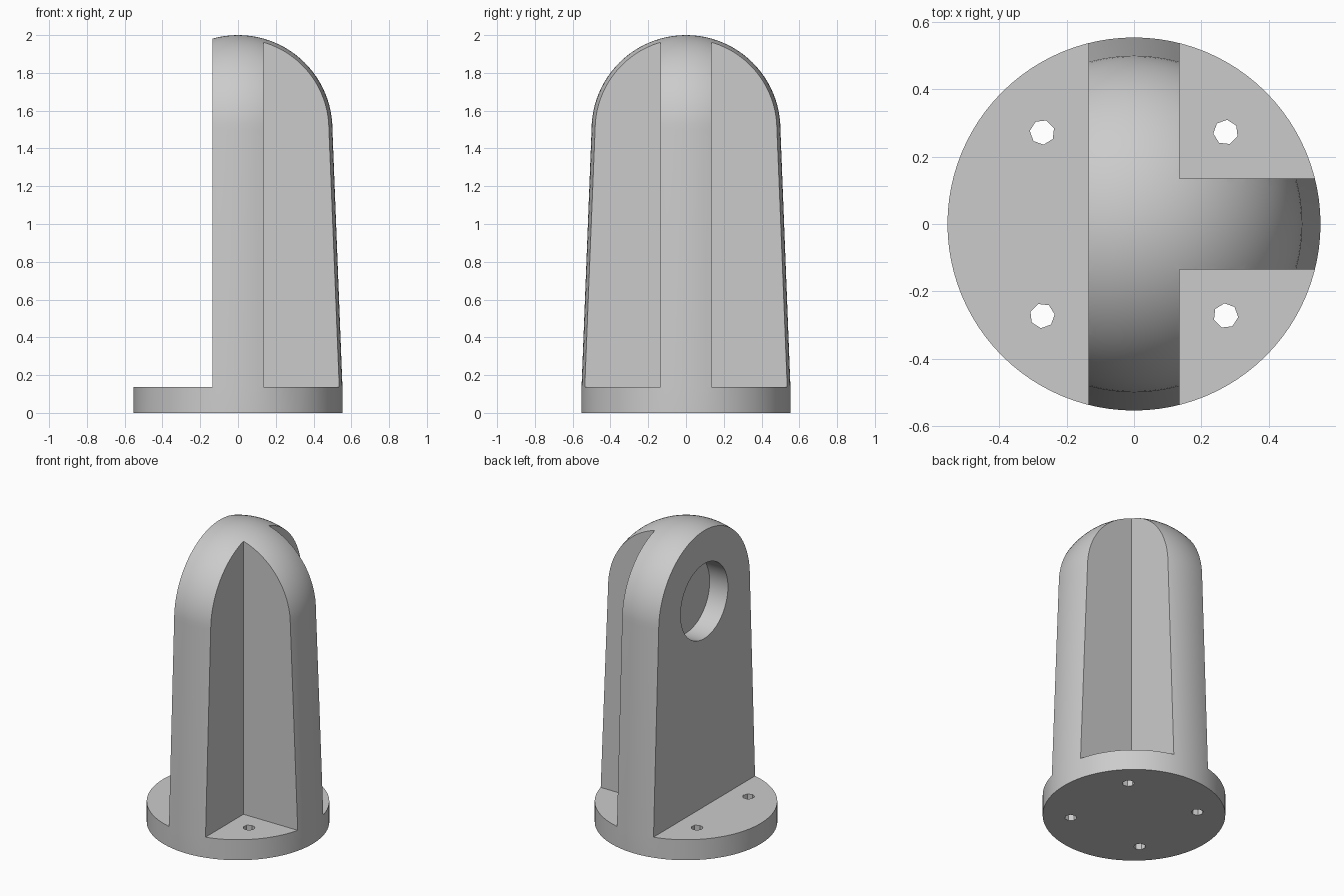
import bpy, bmesh, math
from mathutils import Matrix, Vector

if "Cube" in bpy.data.objects:
    bpy.data.objects.remove(bpy.data.objects["Cube"])

BASE_R, BASE_H = 0.553, 0.137      # round foot
DOME_R, DOME_Z = 0.5, 1.5          # rounded top
HALF = 0.135                       # half thickness of the ribs
SEGMENTS = 96

grey = bpy.data.materials.new("plain grey")
grey.use_nodes = True
colour = (0.6, 0.6, 0.6, 1)
grey.diffuse_color = colour
grey.node_tree.nodes["Principled BSDF"].inputs["Base Color"].default_value = colour


def make_object(name, bm):
    bmesh.ops.recalc_face_normals(bm, faces=bm.faces)
    mesh = bpy.data.meshes.new(name)
    bm.to_mesh(mesh)
    bm.free()
    mesh.materials.append(grey)
    obj = bpy.data.objects.new(name, mesh)
    bpy.context.collection.objects.link(obj)
    return obj


def block(name, low, high):
    bm = bmesh.new()
    low, high = Vector(low), Vector(high)
    size = Matrix.Diagonal((*(high - low), 1))
    bmesh.ops.create_cube(bm, size=1, matrix=Matrix.Translation((low + high) / 2) @ size)
    return make_object(name, bm)


def drill(name, centre, radius, depth, sides, turn=Matrix()):
    bm = bmesh.new()
    bmesh.ops.create_cone(bm, cap_ends=True, segments=sides, radius1=radius, radius2=radius,
                          depth=depth, matrix=Matrix.Translation(centre) @ turn)
    return make_object(name, bm)


def cut(target, cutter):
    mod = target.modifiers.new(cutter.name, 'BOOLEAN')
    mod.operation, mod.solver, mod.object = 'DIFFERENCE', 'EXACT', cutter
    bpy.context.view_layer.objects.active = target
    bpy.ops.object.modifier_apply(modifier=mod.name)
    bpy.data.objects.remove(cutter)


# Turned body: straight foot, tapered shaft, domed top
profile = [(0, 0), (BASE_R, 0), (BASE_R, BASE_H)]
steps = 24
for i in range(steps):
    a = math.pi / 2 * i / steps
    profile.append((DOME_R * math.cos(a), DOME_Z + DOME_R * math.sin(a)))
profile.append((0, DOME_Z + DOME_R))
bm = bmesh.new()
verts = [bm.verts.new((r, 0, z)) for r, z in profile]
edges = [bm.edges.new(pair) for pair in zip(verts, verts[1:])]
bmesh.ops.spin(bm, geom=verts + edges, cent=(0, 0, 0), axis=(0, 0, 1),
               angle=math.tau, steps=SEGMENTS)
bmesh.ops.remove_doubles(bm, verts=bm.verts, dist=1e-5)
body = make_object("ribbed_post", bm)

# Flat back wall and the two quarter notches that leave a T-shaped post
cut(body, block("flat_side_cutter", (-1, -1, BASE_H), (-HALF, 1, 3)))
for side, (y0, y1) in {"front": (-1, -HALF), "rear": (HALF, 1)}.items():
    cut(body, block(side + "_notch_cutter", (HALF, y0, BASE_H), (1, y1, 3)))

# Shallow round socket in the flat wall
cut(body, drill("socket_cutter", (-HALF, 0, 1.51), 0.25, 2 * HALF, 64,
                Matrix.Rotation(math.pi / 2, 4, 'Y')))

# Four small bolt holes through the foot
for x in (-0.272, 0.272):
    for y in (-0.272, 0.272):
        turn = Matrix.Rotation(math.atan2(y, x), 4, 'Z')
        cut(body, drill("bolt_cutter", (x, y, 0), 0.037, 1, 7, turn))

bpy.ops.object.select_all(action='DESELECT')
body.select_set(True)
bpy.context.view_layer.objects.active = body
bpy.ops.object.shade_smooth_by_angle(angle=math.radians(30))
